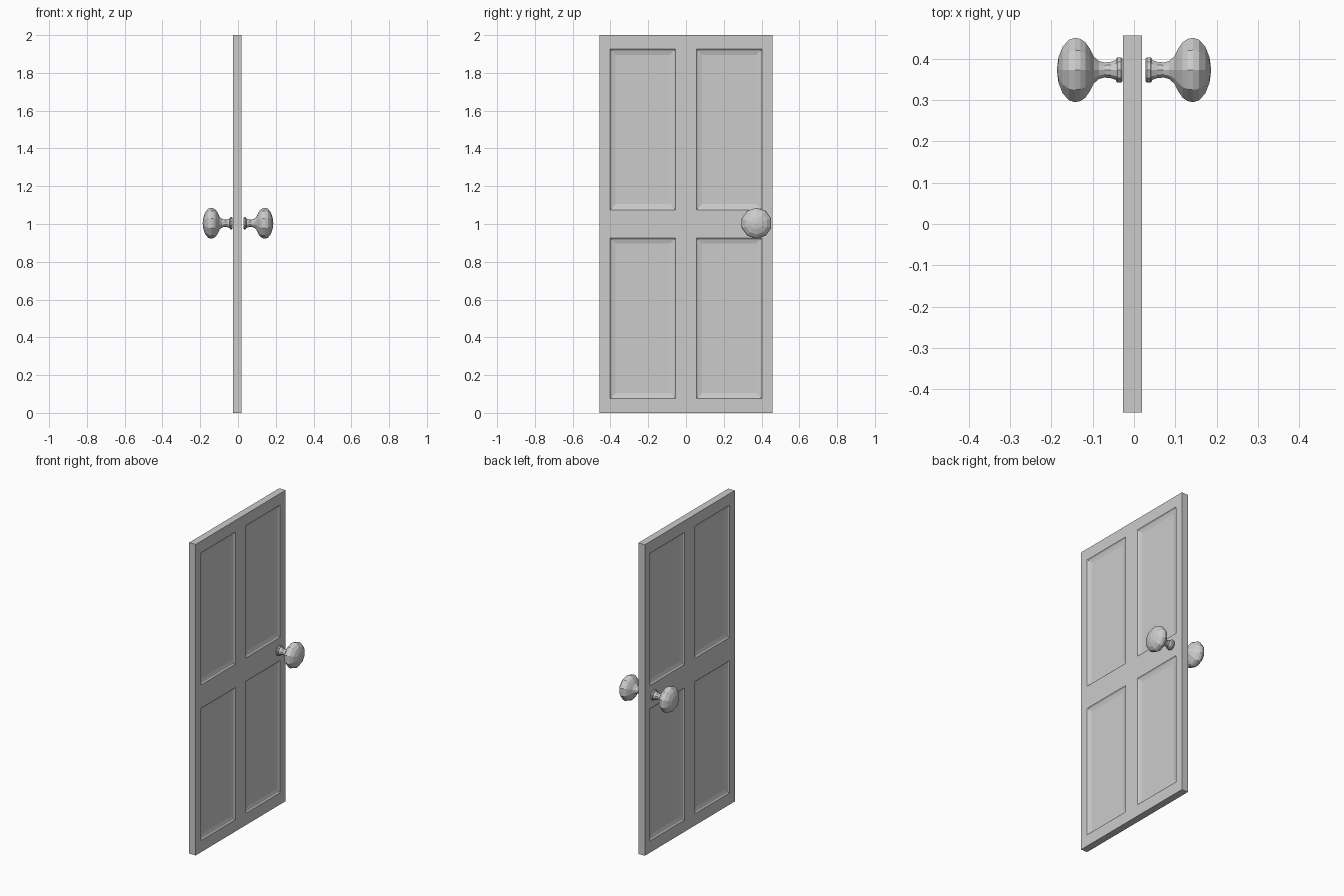
import bpy, bmesh, math
from mathutils import Vector

if "Cube" in bpy.data.objects:
    bpy.data.objects.remove(bpy.data.objects["Cube"])


def add_object(name, bm):
    mesh = bpy.data.meshes.new(name)
    bmesh.ops.recalc_face_normals(bm, faces=bm.faces)
    bm.to_mesh(mesh)
    bm.free()
    obj = bpy.data.objects.new(name, mesh)
    bpy.context.collection.objects.link(obj)
    return obj


# Door leaf: a box sliced along the panel borders, then inset panels
X0, X1, HALF_W, H = -0.027, 0.019, 0.457, 2.0
PANEL_Y = [(-0.402, -0.055), (0.055, 0.402)]
PANEL_Z = [(0.075, 0.926), (1.075, 1.926)]

bm = bmesh.new()
bmesh.ops.create_cube(bm, size=1)
for v in bm.verts:
    v.co = ((X1 if v.co.x > 0 else X0), v.co.y * 2 * HALF_W, (v.co.z + 0.5) * H)
for axis, spans in (((0, 1, 0), PANEL_Y), ((0, 0, 1), PANEL_Z)):
    for d in [c for span in spans for c in span]:
        bmesh.ops.bisect_plane(bm, geom=bm.verts[:] + bm.edges[:] + bm.faces[:],
                               plane_co=Vector(axis) * d, plane_no=axis)
bm.normal_update()


def is_panel(face):
    c = face.calc_center_median()
    return (abs(face.normal.x) > 0.9
            and any(a < c.y < b for a, b in PANEL_Y)
            and any(a < c.z < b for a, b in PANEL_Z))


# Moulded recess: steep lip, then a gentler slope to the flat panel
panels = [f for f in bm.faces if is_panel(f)]
for width, depth in ((0.007, -0.006), (0.023, -0.006)):
    bmesh.ops.inset_individual(bm, faces=panels, thickness=width, depth=depth,
                               use_even_offset=True)
    bm.normal_update()
add_object("door_leaf", bm)

# Knob profile: distance from door centre, radius
PROFILE = [(0.028, 0.0), (0.028, 0.029), (0.031, 0.032), (0.040, 0.032),
           (0.043, 0.029), (0.044, 0.025), (0.056, 0.021), (0.072, 0.019),
           (0.085, 0.023), (0.097, 0.034), (0.107, 0.054), (0.118, 0.071),
           (0.130, 0.079), (0.143, 0.082), (0.158, 0.077), (0.173, 0.059),
           (0.183, 0.032), (0.187, 0.0)]
KNOB_Y, KNOB_Z, SIDES = 0.373, 1.004, 10


def add_knob(name, side):
    bm = bmesh.new()
    verts = [bm.verts.new((side * x, KNOB_Y, KNOB_Z + r)) for x, r in PROFILE]
    edges = [bm.edges.new(pair) for pair in zip(verts, verts[1:])]
    bmesh.ops.spin(bm, geom=verts + edges, cent=(0, KNOB_Y, KNOB_Z), axis=(1, 0, 0),
                   angle=math.tau, steps=SIDES, use_duplicate=False)
    bmesh.ops.remove_doubles(bm, verts=bm.verts, dist=1e-4)
    add_object(name, bm)


add_knob("door_knob_right", 1)
add_knob("door_knob_left", -1)
